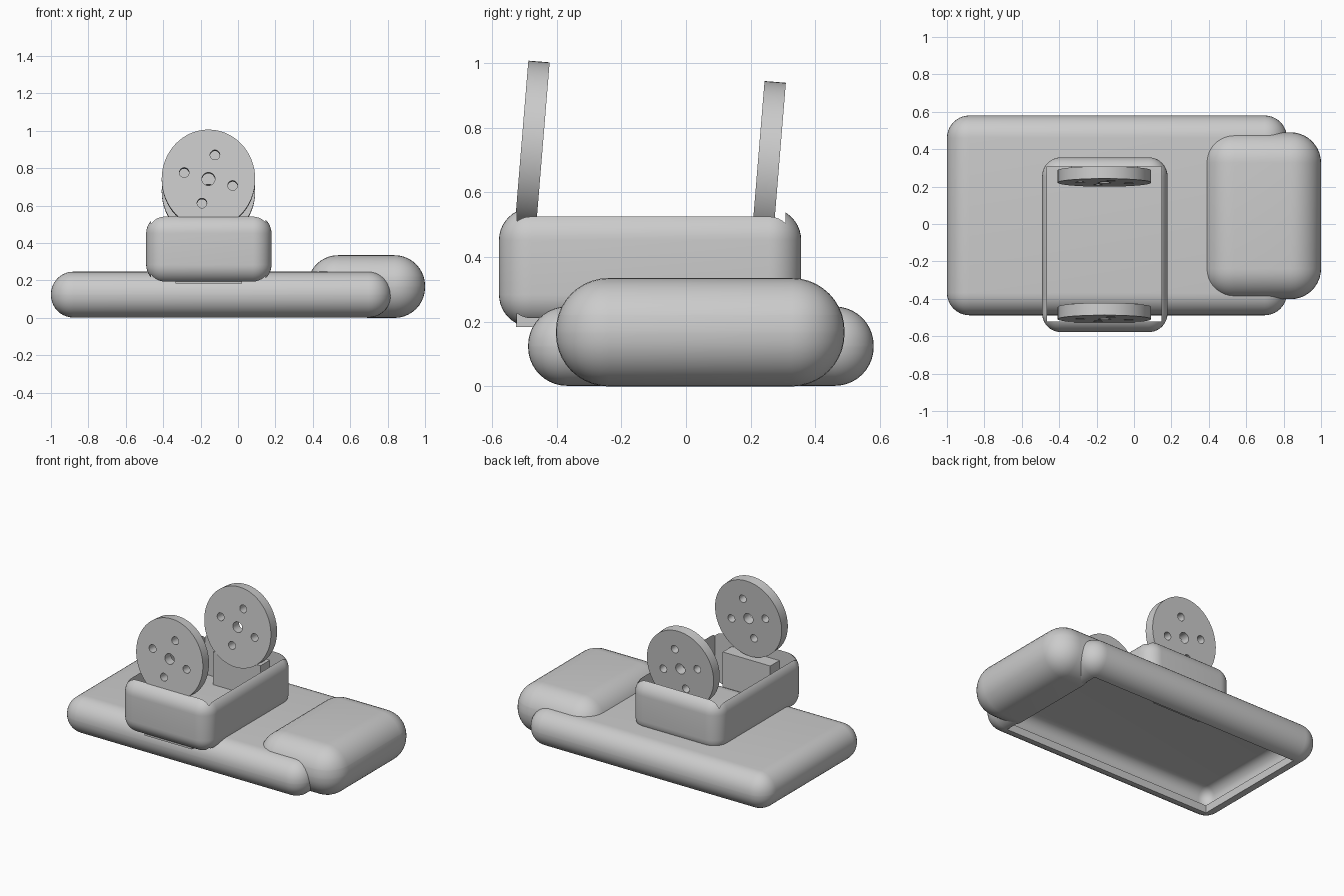
import bpy, bmesh, math
from mathutils import Matrix, Vector

if "Cube" in bpy.data.objects:
    bpy.data.objects.remove(bpy.data.objects["Cube"], do_unlink=True)

grey = bpy.data.materials.new("plain grey")
grey.use_nodes = True
grey.diffuse_color = (0.6, 0.6, 0.6, 1)
grey.node_tree.nodes["Principled BSDF"].inputs["Base Color"].default_value = (0.6, 0.6, 0.6, 1)


def box_mesh(low, high, radius=0.0):
    """Box between two corners, with all edges rounded if a radius is given."""
    low, high = Vector(low), Vector(high)
    bm = bmesh.new()
    bmesh.ops.create_cube(bm, size=1)
    bmesh.ops.scale(bm, vec=high - low, verts=bm.verts)
    bmesh.ops.translate(bm, vec=(low + high) / 2, verts=bm.verts)
    if radius:
        bmesh.ops.bevel(bm, geom=bm.edges[:], offset=radius, segments=10,
                        profile=0.5, affect='EDGES', clamp_overlap=True)
    return bm


def finish(bm, name):
    mesh = bpy.data.meshes.new(name)
    bm.to_mesh(mesh)
    bm.free()
    obj = bpy.data.objects.new(name, mesh)
    bpy.context.collection.objects.link(obj)
    mesh.materials.append(grey)
    return obj


def activate(obj):
    bpy.ops.object.select_all(action='DESELECT')
    obj.select_set(True)
    bpy.context.view_layer.objects.active = obj


def smooth(obj):
    activate(obj)
    bpy.ops.object.shade_smooth_by_angle(angle=math.radians(35))


def cut(obj, cutter):
    mod = obj.modifiers.new("cut", 'BOOLEAN')
    mod.operation = 'DIFFERENCE'
    mod.solver = 'EXACT'
    mod.object = cutter
    activate(obj)
    bpy.ops.object.modifier_apply(modifier=mod.name)
    bpy.data.objects.remove(cutter, do_unlink=True)


def cylinder(bm, radius, depth, sides, x=0, z=0):
    """Cylinder lying along y."""
    place = Matrix.Translation((x, 0, z)) @ Matrix.Rotation(math.pi / 2, 4, 'X')
    bmesh.ops.create_cone(bm, cap_ends=True, segments=sides, radius1=radius,
                          radius2=radius, depth=depth, matrix=place)


# Wide thick-walled base shell, open underneath
bm = box_mesh((-1, -0.488, 0.002), (0.818, 0.58, 0.247), 0.12)
bottom = [f for f in bm.faces if f.normal.z < -0.99 and f.calc_area() > 0.5]
bmesh.ops.delete(bm, geom=bottom, context='FACES')
base = finish(bm, "base_shell")
shell = base.modifiers.new("wall", 'SOLIDIFY')
shell.thickness = 0.05
shell.offset = -1
activate(base)
bpy.ops.object.modifier_apply(modifier=shell.name)
smooth(base)

# Side pad, trimmed where it would lie inside the base
bm = box_mesh((0.372, -0.402, 0), (1, 0.49, 0.335), 0.163)
for point, normal in (((0.69, 0, 0), (1, 0, 0)), ((0, 0, 0.22), (0, 0, 1))):
    geom = bm.verts[:] + bm.edges[:] + bm.faces[:]
    bmesh.ops.bisect_plane(bm, geom=geom, plane_co=point, plane_no=normal)
inside = [f for f in bm.faces
          if f.calc_center_median().x < 0.69 and f.calc_center_median().z < 0.22]
bmesh.ops.delete(bm, geom=inside, context='FACES')
smooth(finish(bm, "side_pad"))

# Rounded open cradle
cradle = finish(box_mesh((-0.491, -0.578, 0.184), (0.179, 0.356, 0.552), 0.1), "cradle")
cut(cradle, finish(box_mesh((-0.465, -0.522, 0), (0.147, 0.308, 1)), "cradle_cutter"))
smooth(cradle)

# Thick blocks lining the two ends of the cradle
for name, y in (("front_block", -0.525), ("rear_block", 0.21)):
    finish(box_mesh((-0.335, y, 0.183), (0.022, y + 0.1, 0.47)), name)

# Two tilted discs, slightly taller than wide, with a centre hole and four around it
for name, y, z in (("front_disc", -0.476, 0.74), ("rear_disc", 0.254, 0.677)):
    bm = bmesh.new()
    cylinder(bm, 0.25, 0.066, 64)
    bmesh.ops.scale(bm, vec=(1, 1, 1.06), verts=bm.verts)
    disc = finish(bm, name)
    bm = bmesh.new()
    cylinder(bm, 0.035, 0.2, 24)
    for k in range(4):
        angle = math.radians(-15 + 90 * k)
        cylinder(bm, 0.026, 0.2, 20, 0.134 * math.cos(angle), 0.134 * math.sin(angle))
    cut(disc, finish(bm, "hole_cutter"))
    disc.data.transform(Matrix.Translation((-0.158, y, z)) @ Matrix.Rotation(math.radians(-4.7), 4, 'X'))
    smooth(disc)
